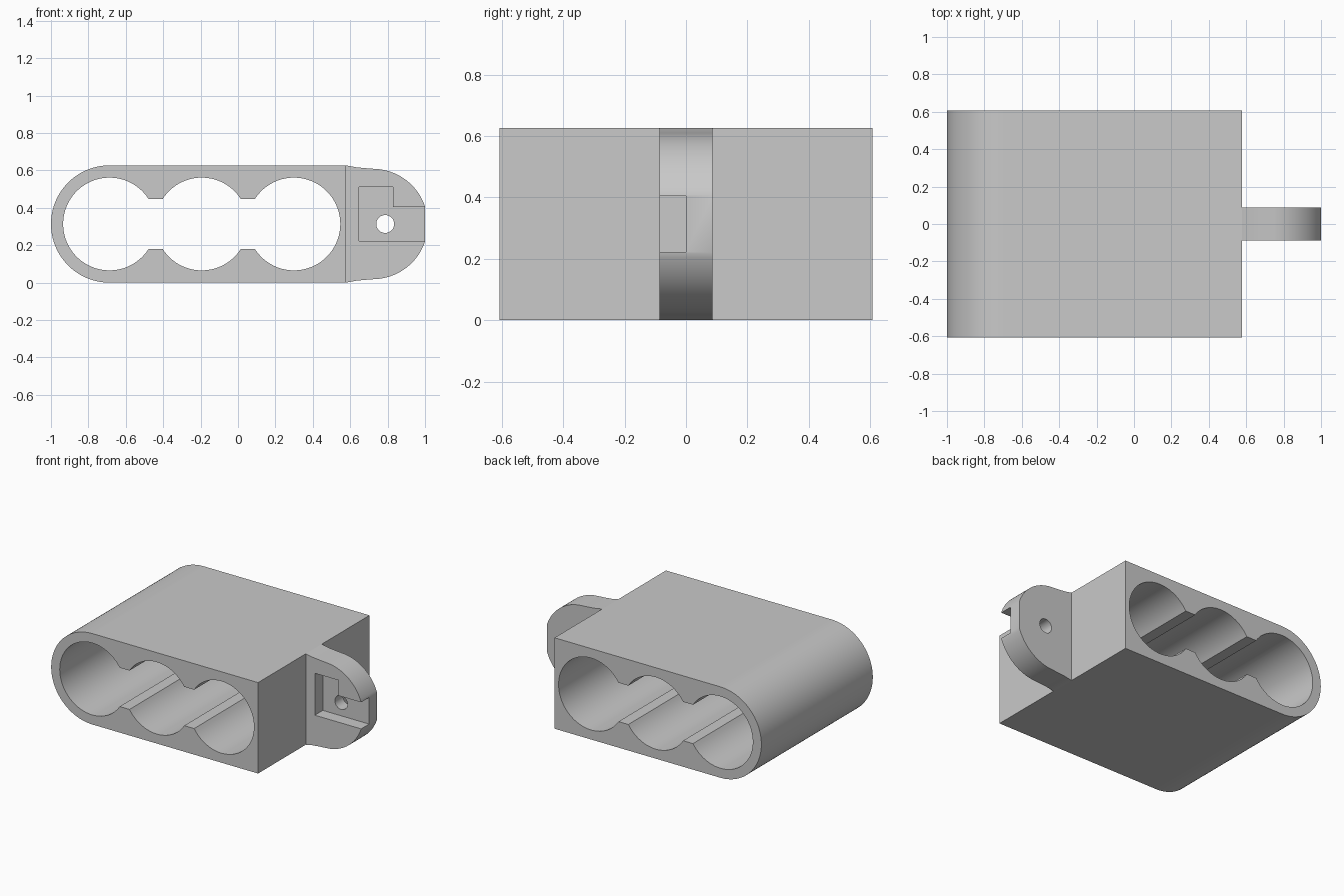
import bpy, bmesh, math

if "Cube" in bpy.data.objects:
    bpy.data.objects.remove(bpy.data.objects["Cube"])

MID, HALF = 0.3135, 0.3135      # mid height and half height of the body
DEPTH, TAB = 0.607, 0.087       # half depths of body and tab
BORE, PITCH, FIRST = 0.248, 0.493, -0.687

grey = bpy.data.materials.new("plain grey")
grey.use_nodes = True
colour = (0.585, 0.585, 0.585, 1)
grey.diffuse_color = colour
grey.node_tree.nodes["Principled BSDF"].inputs["Base Color"].default_value = colour


def arc(cx, r, start, end, n):
    """Points on an arc about (cx, MID), angles in degrees."""
    angles = [math.radians(start + (end - start) * i / n) for i in range(n + 1)]
    return [(cx + r * math.cos(a), MID + r * math.sin(a)) for a in angles]


def prism(name, outline, y0, y1):
    """Extrude an x-z outline along y."""
    bm = bmesh.new()
    face = bm.faces.new([bm.verts.new((x, y0, z)) for x, z in outline])
    new = bmesh.ops.extrude_face_region(bm, geom=[face])["geom"]
    bmesh.ops.translate(bm, vec=(0, y1 - y0, 0),
                        verts=[v for v in new if isinstance(v, bmesh.types.BMVert)])
    bmesh.ops.recalc_face_normals(bm, faces=bm.faces)
    mesh = bpy.data.meshes.new(name)
    bm.to_mesh(mesh)
    bm.free()
    mesh.materials.append(grey)
    obj = bpy.data.objects.new(name, mesh)
    bpy.context.collection.objects.link(obj)
    return obj


def activate(obj):
    bpy.ops.object.select_all(action='DESELECT')
    obj.select_set(True)
    bpy.context.view_layer.objects.active = obj


def cut(obj, cutter):
    cutter.hide_render = True
    mod = obj.modifiers.new("cut", 'BOOLEAN')
    mod.operation, mod.solver, mod.object = 'DIFFERENCE', 'EXACT', cutter
    activate(obj)
    bpy.ops.object.modifier_apply(modifier=mod.name)
    bpy.data.objects.remove(cutter)


# Body: block with one fully rounded end
body = prism("body", [(0.578, 0), (0.578, 2 * HALF)]
             + arc(-1 + HALF, HALF, 90, 270, 48), -DEPTH, DEPTH)

# Three merged bores, joined by flat-edged channels
neck = math.degrees(math.asin(0.134 / BORE))
left, middle, right = [FIRST + PITCH * i for i in range(3)]
bores = arc(left, BORE, neck, 360 - neck, 56)
bores += arc(middle, BORE, 180 + neck, 360 - neck, 28)
bores += arc(right, BORE, neck - 180, 180 - neck, 56)
bores += arc(middle, BORE, neck, 180 - neck, 28)
cut(body, prism("bore_cutter", bores, -1, 1))

# Tab: thin rounded lug with a slight flare into the body
tip = math.degrees(math.asin(0.093 / 0.295))
upper = [(0.578, 2 * HALF), (0.63, 0.617), (0.68, 0.612)] + arc(0.72, 0.295, 84, tip, 20)
lower = [(x, 2 * MID - z) for x, z in reversed(upper)]
tab = prism("mounting_tab", upper + lower, -TAB, TAB)

# Stepped recess in the front half of the tab, open at the tip
recess = [(0.647, 0.222), (1.1, 0.222), (1.1, 0.405), (0.828, 0.405),
          (0.828, 0.511), (0.647, 0.511)]
cut(tab, prism("recess_cutter", recess, -0.2, 0))

# Pin hole through the tab
cut(tab, prism("pin_hole_cutter", arc(0.787, 0.048, 0, 345, 23), -0.3, 0.3))

for part in (body, tab):
    activate(part)
    bpy.ops.object.shade_smooth_by_angle(angle=math.radians(25))
